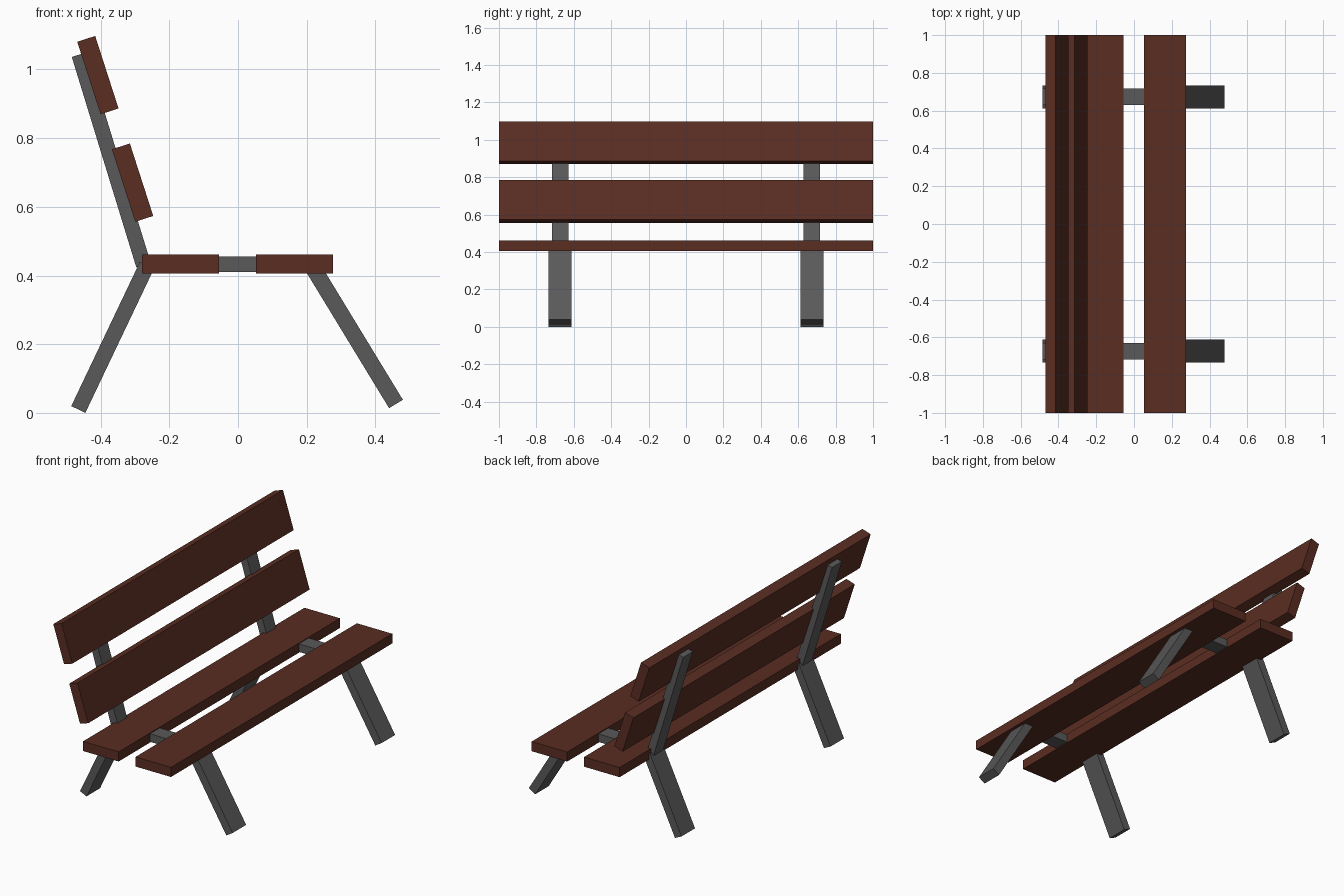
import bpy, bmesh
from mathutils import Vector, Matrix

if "Cube" in bpy.data.objects:
    bpy.data.objects.remove(bpy.data.objects["Cube"])


def material(name, color):
    m = bpy.data.materials.new(name)
    m.diffuse_color = (*color, 1)
    m.use_nodes = True
    m.node_tree.nodes["Principled BSDF"].inputs["Base Color"].default_value = m.diffuse_color
    return m


WOOD = material("brown_wood", (0.10, 0.026, 0.016))
METAL = material("dark_grey_frame", (0.10, 0.10, 0.10))


def bar(name, start, end, thick, width, y, mat):
    """Box running from start to end in the xz plane, width along y."""
    a, b = Vector((start[0], y, start[1])), Vector((end[0], y, end[1]))
    along = (b - a).normalized()
    across = Vector((0, 1, 0))
    normal = along.cross(across)
    rot = Matrix((along, across, normal)).transposed().to_4x4()
    size = Matrix.Diagonal(((b - a).length, width, thick, 1))
    bm = bmesh.new()
    bmesh.ops.create_cube(bm, size=1, matrix=rot @ size)
    bmesh.ops.recalc_face_normals(bm, faces=bm.faces)
    mesh = bpy.data.meshes.new(name)
    bm.to_mesh(mesh)
    bm.free()
    mesh.materials.append(mat)
    obj = bpy.data.objects.new(name, mesh)
    obj.location = (a + b) / 2
    bpy.context.collection.objects.link(obj)
    return obj


# Wooden planks, full length along y
for name, start, end in (
    ("rear_seat_plank", (-0.28, 0.433), (-0.055, 0.433)),
    ("front_seat_plank", (0.052, 0.433), (0.276, 0.433)),
    ("lower_back_plank", (-0.273, 0.565), (-0.341, 0.776)),
    ("upper_back_plank", (-0.374, 0.878), (-0.442, 1.089)),
):
    bar(name, start, end, 0.055, 2.0, 0, WOOD)

# Two identical support frames
for side, y in (("left", -0.673), ("right", 0.673)):
    bar(f"{side}_seat_beam", (-0.27, 0.433), (0.24, 0.433), 0.046, 0.088, y, METAL)
    bar(f"{side}_back_post", (-0.275, 0.43), (-0.463, 1.043), 0.044, 0.088, y, METAL)
    bar(f"{side}_front_leg", (0.460, 0.026), (0.214, 0.43), 0.047, 0.122, y, METAL)
    bar(f"{side}_rear_leg", (-0.465, 0.010), (-0.265, 0.43), 0.0456, 0.122, y, METAL)
